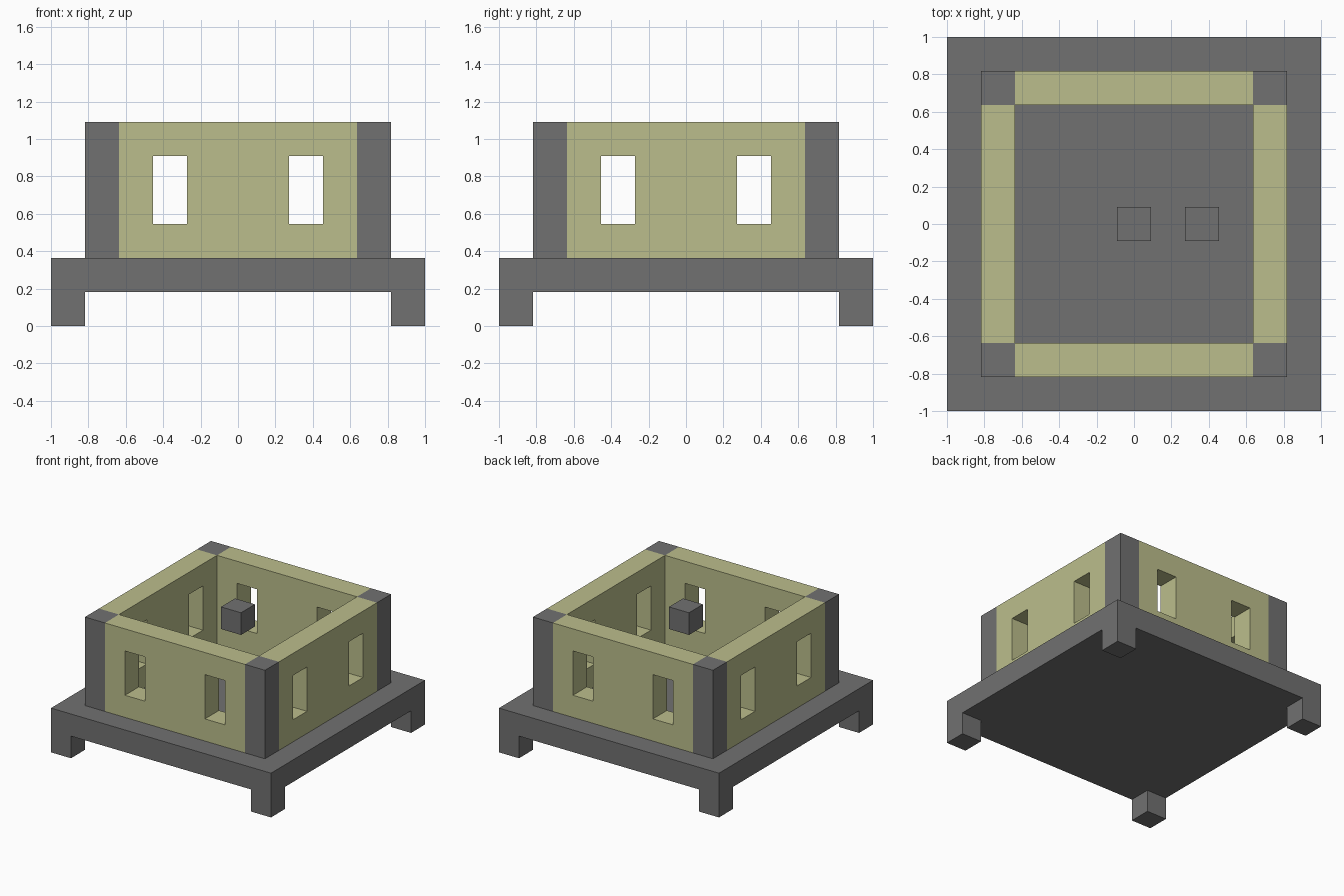
import bpy
import bmesh
from math import pi
from mathutils import Matrix, Vector

U = 2 / 11  # one block of the modular grid

default = bpy.data.objects.get("Cube")
if default:
    bpy.data.objects.remove(default, do_unlink=True)


def make_material(name, rgb):
    mat = bpy.data.materials.new(name)
    mat.use_nodes = True
    color = (*rgb, 1)
    mat.diffuse_color = color
    mat.node_tree.nodes["Principled BSDF"].inputs["Base Color"].default_value = color
    return mat


stone = make_material("grey stone", (0.165, 0.165, 0.165))
plaster = make_material("pale olive plaster", (0.50, 0.515, 0.262))


def add_object(name, bm, mat):
    mesh = bpy.data.meshes.new(name)
    bm.to_mesh(mesh)
    bm.free()
    mesh.materials.append(mat)
    obj = bpy.data.objects.new(name, mesh)
    bpy.context.collection.objects.link(obj)
    return obj


def block(name, center, size, mat):
    """Box placed by its centre and size, both in blocks."""
    bm = bmesh.new()
    bmesh.ops.create_cube(bm, size=U)
    bmesh.ops.scale(bm, vec=size, verts=bm.verts)
    bmesh.ops.translate(bm, vec=Vector(center) * U, verts=bm.verts)
    return add_object(name, bm, mat)


def wall(name, angle):
    """Panel with two window openings, thickened to one block."""
    xs = (-3.5, -2.5, -1.5, 1.5, 2.5, 3.5)
    zs = (2, 3, 5, 6)
    bm = bmesh.new()
    grid = [[bm.verts.new((x * U, -4 * U, z * U)) for x in xs] for z in zs]
    for row in range(len(zs) - 1):
        for col in range(len(xs) - 1):
            if row == 1 and col in (1, 3):
                continue  # window opening
            bm.faces.new((grid[row][col], grid[row][col + 1],
                          grid[row + 1][col + 1], grid[row + 1][col]))
    bm.transform(Matrix.Rotation(angle, 4, "Z"))
    obj = add_object(name, bm, plaster)
    solid = obj.modifiers.new("thickness", "SOLIDIFY")
    solid.thickness = U
    solid.offset = 0


# Raised platform
block("platform", (0, 0, 1.5), (11, 11, 1), stone)

# Feet and corner posts
for side_x, sx in (("left", 1), ("right", -1)):
    for side_y, sy in (("front", -1), ("back", 1)):
        corner = f"{side_y}_{side_x}"
        block(f"{corner}_foot", (5 * sx, 5 * sy, 0.5), (1, 1, 1), stone)
        block(f"{corner}_post", (4 * sx, 4 * sy, 4), (1, 1, 4), stone)

# Windowed walls
for i, side in enumerate(("front", "left", "back", "right")):
    wall(f"{side}_wall", i * pi / 2)

# Loose blocks inside the room
block("floating_block", (0, 0, 5.5), (1, 1, 1), stone)
block("floor_block", (2, 0, 2.5), (1, 1, 1), stone)
